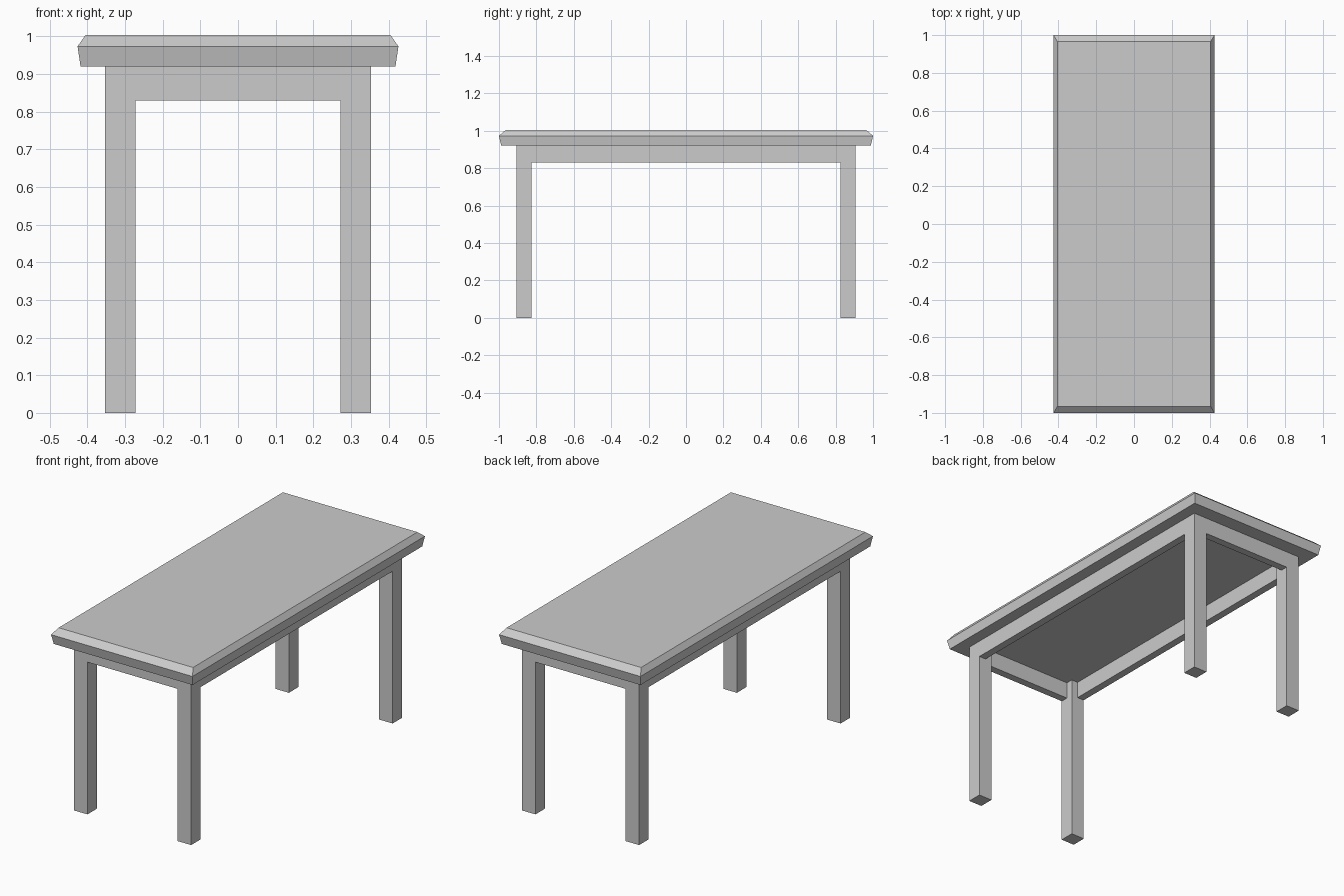
import bpy
import bmesh

cube = bpy.data.objects.get("Cube")
if cube:
    bpy.data.objects.remove(cube, do_unlink=True)

# Single grey finish
grey = bpy.data.materials.new("plain_grey")
grey.use_nodes = True
colour = (0.6, 0.6, 0.6, 1)
grey.diffuse_color = colour
grey.node_tree.nodes["Principled BSDF"].inputs["Base Color"].default_value = colour


def stack(name, rings):
    """Closed solid from stacked rectangles (x0, x1, y0, y1, z)."""
    bm = bmesh.new()
    loops = [[bm.verts.new((x, y, z)) for x, y in
              ((x0, y0), (x1, y0), (x1, y1), (x0, y1))]
             for x0, x1, y0, y1, z in rings]
    bm.faces.new(loops[0][::-1])
    bm.faces.new(loops[-1])
    for low, high in zip(loops, loops[1:]):
        for i in range(4):
            j = (i + 1) % 4
            bm.faces.new((low[i], low[j], high[j], high[i]))
    mesh = bpy.data.meshes.new(name)
    bm.to_mesh(mesh)
    bm.free()
    mesh.materials.append(grey)
    obj = bpy.data.objects.new(name, mesh)
    bpy.context.collection.objects.link(obj)
    return obj


def box(name, x, y, z):
    x, y = sorted(x), sorted(y)
    return stack(name, [(*x, *y, level) for level in z])


TOP, UNDER, RAIL = 1.003, 0.92, 0.829
OUT_X, OUT_Y, LEG, BOARD = 0.353, 0.907, 0.081, 0.042
IN_X, IN_Y = OUT_X - LEG, OUT_Y - LEG

# Table top: tapered edge below, chamfer above
stack("table_top", [(-x, x, -y, y, z) for x, y, z in
                    ((0.418, 0.988, UNDER), (0.426, 1.0, 0.973), (0.405, 0.965, TOP))])

# Square legs
for side, sx in (("left", 1), ("right", -1)):
    for end, sy in (("front", -1), ("back", 1)):
        box(f"{end}_{side}_leg", (sx * IN_X, sx * OUT_X),
            (sy * IN_Y, sy * OUT_Y), (0, UNDER))

# Aprons flush with the outer leg faces
for name, s in (("left", 1), ("right", -1)):
    box(f"{name}_apron", (s * (OUT_X - BOARD), s * OUT_X), (-IN_Y, IN_Y), (RAIL, UNDER))
for name, s in (("front", -1), ("back", 1)):
    box(f"{name}_apron", (-IN_X, IN_X), (s * (OUT_Y - BOARD), s * OUT_Y), (RAIL, UNDER))
